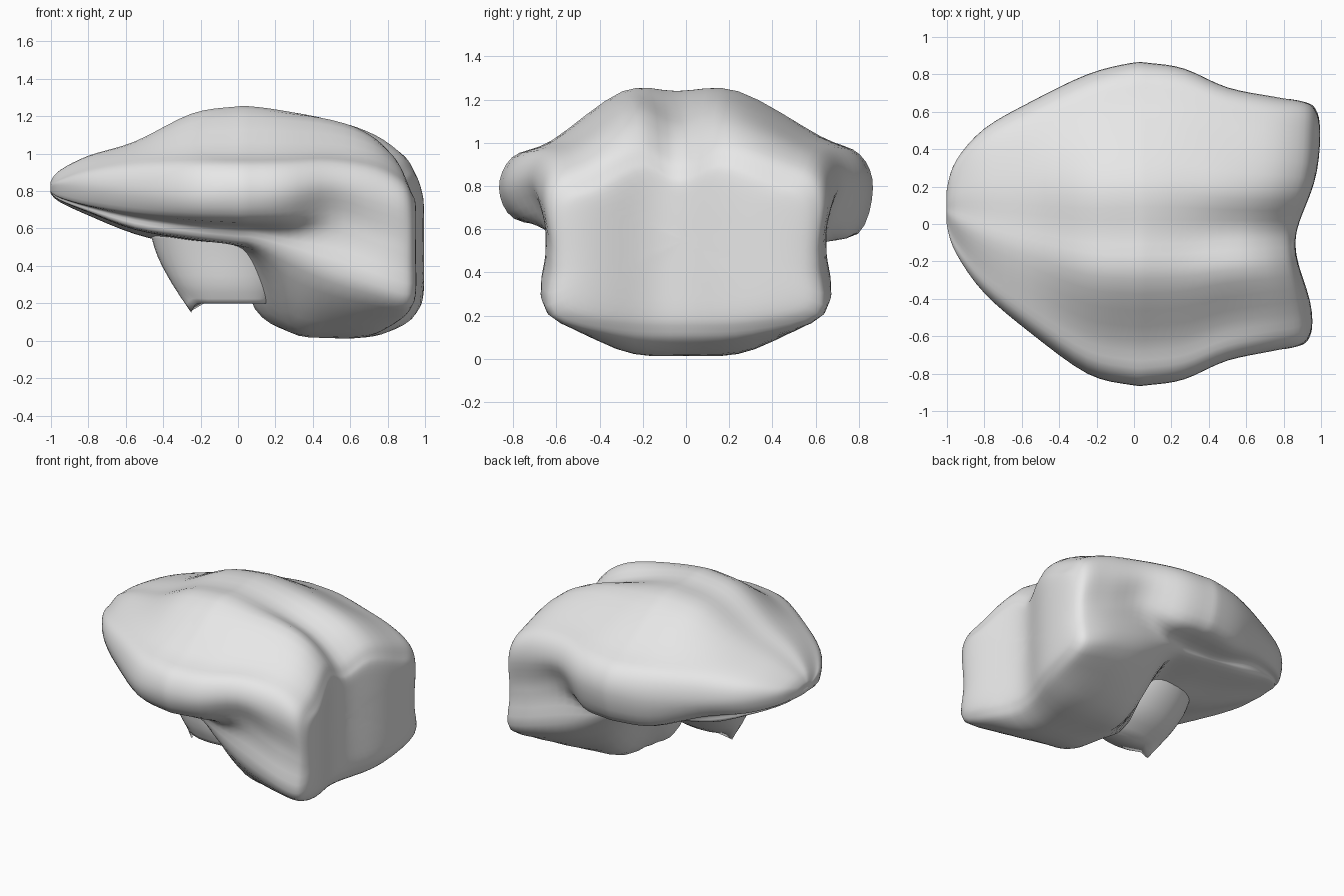
import bpy, bmesh, math
from mathutils import Vector

default_cube = bpy.data.objects.get("Cube")
if default_cube:
    bpy.data.objects.remove(default_cube, do_unlink=True)

# One plain grey for the whole model
grey = bpy.data.materials.new("plain_grey")
grey.use_nodes = True
grey.diffuse_color = (.8, .8, .8, 1)
shader = next(n for n in grey.node_tree.nodes if n.type == 'BSDF_PRINCIPLED')
shader.inputs["Base Color"].default_value = (.8, .8, .8, 1)
shader.inputs["Roughness"].default_value = .7

# Cross-section sizes along the length:
# x, top, groove depth, shoulder z, wing width, wing z, wing underside z,
# wall width, wall foot z, bottom z
STATIONS = [
    (-.95, .91, 0, .89, .25, .83, .77, .18, .75, .74),
    (-.8, .985, 0, .95, .44, .82, .73, .32, .69, .67),
    (-.55, 1.06, 0, 1, .62, .8, .69, .45, .6, .57),
    (-.25, 1.2, 0, 1.03, .8, .78, .66, .5, .55, .5),
    (-.02, 1.235, 0, 1.03, .86, .79, .65, .5, .52, .48),
    (.09, 1.235, 0, 1.03, .86, .79, .65, .52, .5, .17),
    (.27, 1.215, .02, 1.03, .83, .8, .66, .58, .41, .05),
    (.5, 1.18, .06, 1.03, .73, .83, .68, .63, .31, .015),
    (.75, 1.1, .08, .99, .68, .78, .6, .65, .24, .025),
    (.91, 1, .08, .91, .65, .73, .55, .63, .2, .08),
    (.97, .92, .07, .83, .6, .68, .5, .59, .22, .14),
]


def section(x, top, groove, shoulder, wing, tip, low, wall, foot, bottom):
    """Closed outline of the body at one place along its length."""
    shift = .14 * max(0, -x - .3)
    # the underside is narrow ahead of the deep block
    lift = .12 if x > .2 else .7

    def side(s):
        under = low - (.07 if s > 0 and abs(x) < .4 else 0)
        low_y = max(.92 * wing, wall)
        ridge = shoulder - (0 if s > 0 else .02)
        return [
            (s * wing * (.28 if s > 0 else .34), top),
            (s * wing * .72, ridge),
            (s * wing * .93, ridge - .35 * (ridge - tip)),
            (s * wing, tip),
            (s * low_y, under),
            (s * (wall + .25 * (low_y - wall)), foot + .65 * (under - foot)),
            (s * wall, foot),
            (s * wall * .5, bottom + lift * (foot - bottom)),
        ]

    outline = [(-.05 * wing, top - groove)] + side(1)
    outline += [(0, bottom)] + side(-1)[::-1]
    return [Vector((x, y + shift, z)) for y, z in outline]


def shrunk(ring, x, factor):
    """Smaller copy of a ring, used to round off an end."""
    centre = sum(ring, Vector()) / len(ring)
    points = [centre + (p - centre) * factor for p in ring]
    return [Vector((x, p.y, p.z)) for p in points]


def spline(points, closed, steps):
    """Smooth curve through every given point."""
    count = len(points)
    result = []
    for i in range(count if closed else count - 1):
        a, b, c, d = [points[k % count] if closed else points[min(max(k, 0), count - 1)]
                      for k in range(i - 1, i + 3)]
        for step in range(steps):
            t = step / steps
            result.append(b + (c - a) * (t / 2)
                          + (a * 2 - b * 5 + c * 4 - d) * (t * t / 2)
                          + (b * 3 - a - c * 3 + d) * (t ** 3 / 2))
    return result if closed else result + [points[-1]]


def loft(name, rings, steps, adjust):
    """Smooth closed skin over a row of rings with equal point counts."""
    rings = [spline(ring, True, steps) for ring in rings]
    columns = [spline(list(column), False, steps) for column in zip(*rings)]
    bm = bmesh.new()
    grid = [[bm.verts.new(adjust(p)) for p in column] for column in columns]
    for i, column in enumerate(grid):
        following = grid[(i + 1) % len(grid)]
        for j in range(len(column) - 1):
            bm.faces.new((column[j], column[j + 1], following[j + 1], following[j]))
    for end in (0, -1):
        bm.faces.new([column[end] for column in grid])
    bmesh.ops.recalc_face_normals(bm, faces=bm.faces[:])
    for face in bm.faces:
        face.smooth = True
    mesh = bpy.data.meshes.new(name)
    bm.to_mesh(mesh)
    bm.free()
    mesh.materials.append(grey)
    obj = bpy.data.objects.new(name, mesh)
    bpy.context.collection.objects.link(obj)


def end_cleft(p):
    """Press the cleft between the two lobes into the blunt end."""
    weight = min(max((p.x - .6) / .4, 0), 1)
    cleft = .12 * math.exp(-((p.y + .1) / .27) ** 2)
    return Vector((p.x + weight * (.03 * (p.y - .5) - cleft), p.y, p.z))


# Main body: tapered nose, side wings and a two-lobed blunt end
body = [section(*station) for station in STATIONS]
nose, blunt = body[0], body[-1]
body = ([shrunk(nose, -1, f) for f in (.05, .4)] + body
        + [shrunk(blunt, x, f) for x, f in ((.995, .84), (1, .5), (1, .05))])
loft("body", body, 4, end_cleft)


# Wedge-shaped stem under the body, with a small pointed lip
def stem_ring(z, centre, radius, lip):
    ring = []
    for k in range(12):
        angle = math.tau * k / 12
        drop = lip if k == 6 else 0
        ring.append(Vector((centre[0] + radius[0] * math.cos(angle),
                            centre[1] + radius[1] * math.sin(angle), z - drop)))
    return ring


stem = [stem_ring(.58, (-.12, -.06), (.35, .26), 0),
        stem_ring(.45, (-.1, -.07), (.33, .23), 0),
        stem_ring(.3, (-.07, -.11), (.28, .17), 0),
        stem_ring(.2, (-.05, -.16), (.2, .08), .05)]
loft("stem", stem, 3, Vector.copy)
